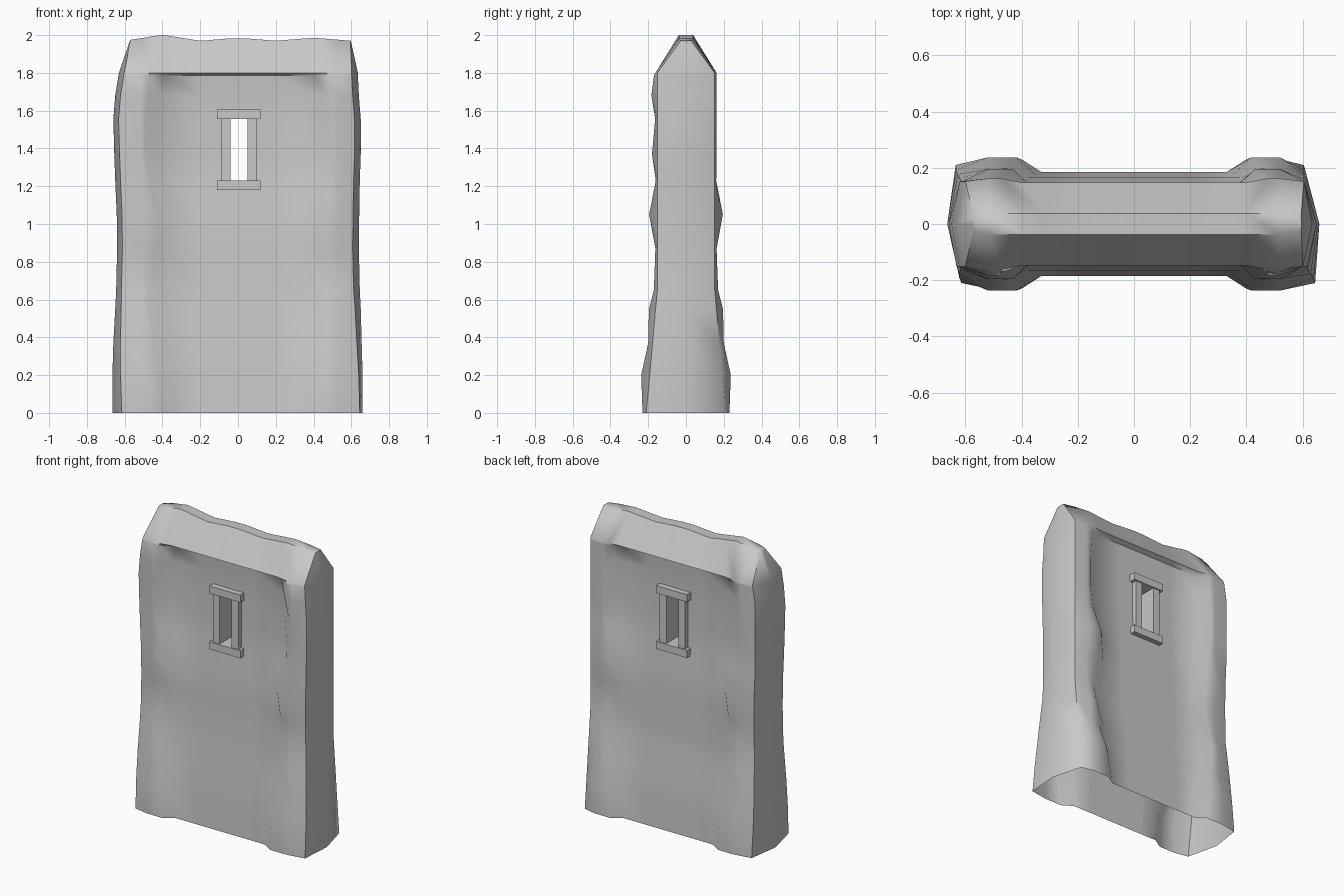
import bpy, bmesh
from mathutils import Vector

cube = bpy.data.objects.get("Cube")
if cube:
    bpy.data.objects.remove(cube, do_unlink=True)

grey = 0.58
stone = bpy.data.materials.new("grey stone")
stone.use_nodes = True
stone.diffuse_color = (grey, grey, grey, 1)
shader = stone.node_tree.nodes["Principled BSDF"]
shader.inputs["Base Color"].default_value = (grey, grey, grey, 1)


def finish(name, bm, angle=None):
    mesh = bpy.data.meshes.new(name)
    bm.to_mesh(mesh)
    bm.free()
    mesh.materials.append(stone)
    obj = bpy.data.objects.new(name, mesh)
    bpy.context.collection.objects.link(obj)
    if angle:
        bpy.ops.object.select_all(action='DESELECT')
        obj.select_set(True)
        bpy.context.view_layer.objects.active = obj
        bpy.ops.object.shade_smooth_by_angle(angle=angle)
    return obj


# Window opening shared by the slab and its frame
hole_left, hole_right = .05, -.04
hole_bottom, hole_top = 1.23, 1.555


def columns(inner):
    """Inner columns from left to right: x and share of pillar thickness."""
    pillar = inner + .07
    left = [(.52, 1), (pillar, 1), (inner, 0), (.2, 0), (hole_left, 0)]
    right = [(hole_right, 0), (-.2, 0), (-inner, 0), (-pillar, 1), (-.52, 1)]
    return left + right


def section(z, ridge_left, ridge_right, inner, pillar, panel):
    """One closed outline around the slab at a height."""
    foot = max(0, 1 - z / .65)
    corner_y = .152 + .058 * foot
    cols = columns(inner)

    def face(left, right, thick, thin):
        middle = [(x, thin + (thick - thin) * share) for x, share in cols]
        return [(left, corner_y)] + middle + [(right, corner_y)]

    front = face(ridge_left - .033 + .018 * foot, .028 + .022 * foot - ridge_right,
                 pillar, max(panel, .18 - .058 * z))
    upper_pillar = min(pillar, .162) if z > hole_bottom else pillar
    back = face(.605, -min(.62 + .02 * foot, ridge_right - .03), upper_pillar, panel)
    ring = [Vector((ridge_left, 0, z))] + [Vector((x, -y, z)) for x, y in front]
    ring += [Vector((-ridge_right, 0, z))]
    return ring + [Vector((x, y, z)) for x, y in reversed(back)]


# Stone slab: height, left ridge, right ridge, pillar edge, pillar y, panel y
rings = [section(*row) for row in (
    (0, .66, .665, .33, .23, .185),
    (.2, .66, .665, .35, .237, .175),
    (.37, .655, .66, .38, .2, .165),
    (.55, .65, .65, .4, .196, .14),
    (.65, .645, .645, .4, .17, .136),
    (.87, .64, .64, .36, .162, .133),
    (1.05, .642, .642, .36, .195, .128),
    (hole_bottom, .645, .65, .4, .16, .108),
    (1.37, .65, .655, .42, .18, .106),
    (hole_top, .65, .66, .42, .163, .106),
    (1.68, .64, .65, .41, .183, .107),
    (1.785, .635, .633, .4, .17, .115),
    (1.8, .635, .63, .4, .162, .148),
)]


# Worn, wavy crest
def crest_height(x):
    wave = abs(1 - (abs(x) / .2) % 2)
    return 1.97 + wave * (.0315 if x < -.3 else .016)


edge = [(.595, .028)] + [(x, .037) for x, share in columns(.33)] + [(-.57, .025)]
top = [Vector((.597, 0, 1.97))]
top += [Vector((x, -y, crest_height(x))) for x, y in edge]
top += [Vector((-.573, 0, 1.97))]
top += [Vector((x, y, crest_height(x))) for x, y in reversed(edge)]
rings.append(top)

bm = bmesh.new()
verts = [[bm.verts.new(p) for p in ring] for ring in rings]
count = len(top)
for low, high in zip(verts, verts[1:]):
    for i in range(count):
        j = (i + 1) % count
        mid = (low[i].co + high[j].co) / 2
        # Leave the window opening free on both faces
        if hole_right < mid.x < hole_left and hole_bottom < mid.z < hole_top:
            continue
        bm.faces.new((low[i], high[i], high[j], low[j]))
# Narrow crest strip; the underside stays open
last = verts[-1]
half = count // 2
bm.faces.new((last[0], last[-1], last[1]))
for i in range(1, half - 1):
    bm.faces.new((last[i], last[-i], last[-i - 1], last[i + 1]))
bm.faces.new((last[half - 1], last[half + 1], last[half]))
bmesh.ops.recalc_face_normals(bm, faces=bm.faces)
finish("stone_slab", bm, 0.96)


# Window frame running right through the slab
def block(name, right, left, bottom, top, depth):
    bm = bmesh.new()
    bmesh.ops.create_cube(bm, size=1)
    for v in bm.verts:
        v.co = ((right + left) / 2 + v.co.x * (left - right), v.co.y * depth * 2,
                (bottom + top) / 2 + v.co.z * (top - bottom))
    finish(name, bm)


post, cap = .05, .07
block("window_post_right", hole_right - post, hole_right, hole_bottom, hole_top, .138)
block("window_post_left", hole_left, hole_left + post, hole_bottom, hole_top, .138)
for name, z in (("window_sill", hole_bottom - post), ("window_lintel", hole_top)):
    block(name, hole_right - cap, hole_left + cap, z, z + post, .147)
